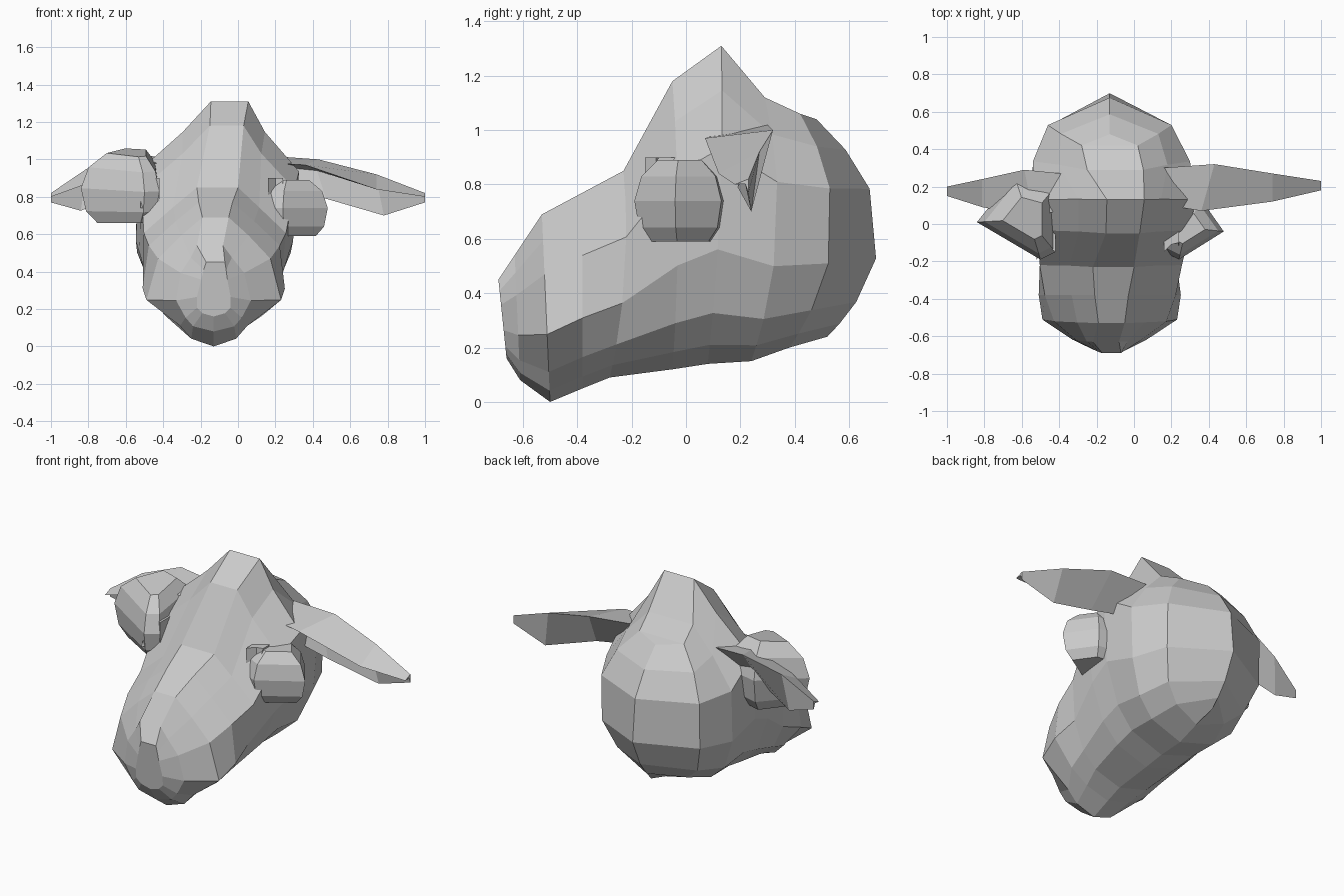
import bpy, bmesh
from mathutils import Vector

cube = bpy.data.objects.get("Cube")
if cube:
    bpy.data.objects.remove(cube, do_unlink=True)

grey = bpy.data.materials.new("pale_grey")
grey.use_nodes = True
colour = (0.6, 0.6, 0.6, 1)
grey.diffuse_color = colour
grey.node_tree.nodes["Principled BSDF"].inputs["Base Color"].default_value = colour

MID = -0.13  # symmetry plane of the skull


def loft(name, rings):
    """Skin a list of equally long closed rings and cap both ends."""
    bm = bmesh.new()
    loops = [[bm.verts.new(p) for p in ring] for ring in rings]
    for a, b in zip(loops, loops[1:]):
        for i in range(len(a)):
            j = (i + 1) % len(a)
            bm.faces.new((a[i], a[j], b[j], b[i]))
    bm.faces.new(loops[0])
    bm.faces.new(loops[-1])
    bmesh.ops.remove_doubles(bm, verts=bm.verts, dist=0.002)
    bmesh.ops.recalc_face_normals(bm, faces=bm.faces)
    mesh = bpy.data.meshes.new(name)
    bm.to_mesh(mesh)
    bm.free()
    mesh.materials.append(grey)
    obj = bpy.data.objects.new(name, mesh)
    bpy.context.collection.objects.link(obj)


def head_ring(top, bottom, bulge, lean, widths):
    """Cross-section between two profile points, bulging back, leaning at the top."""
    levels = (0, 0.14, 0.32, 0.64, 0.84, 0.94, 1)
    left, right = [], []
    for level, width in zip(levels, (*widths, 0)):
        p = Vector(top).lerp(Vector(bottom), level)
        y = p.x + bulge * 4 * level * (1 - level)
        x = MID + lean * (1 - level) ** 3
        left.append((x + width, y, p.y))
        right.append((x - width, y, p.y))
    crown = (MID + lean, top[0], top[1])
    return [crown] + left + right[-2::-1]


# Skull, nose to back: top point, bottom point, bulge, lean, half widths
sections = [
    ((-0.69, 0.45), (-0.66, 0.16), 0, 0.01, (0.05, 0.06, 0.07, 0.09, 0.09, 0.06)),
    ((-0.63, 0.54), (-0.61, 0.08), 0, -0.02, (0.07, 0.11, 0.17, 0.20, 0.15, 0.11)),
    ((-0.53, 0.69), (-0.50, 0.00), 0, 0.01, (0.07, 0.18, 0.30, 0.36, 0.18, 0.12)),
    ((-0.38, 0.77), (-0.38, 0.05), 0, 0.01, (0.09, 0.21, 0.35, 0.38, 0.26, 0.15)),
    ((-0.23, 0.85), (-0.28, 0.09), 0.03, 0.02, (0.11, 0.23, 0.38, 0.36, 0.28, 0.18)),
    ((-0.05, 1.18), (-0.05, 0.12), 0.02, 0.07, (0.09, 0.21, 0.41, 0.40, 0.32, 0.21)),
    ((0.13, 1.31), (0.08, 0.14), 0.02, 0.085, (0.10, 0.22, 0.43, 0.42, 0.33, 0.22)),
    ((0.29, 1.12), (0.24, 0.15), 0.07, 0.03, (0.15, 0.29, 0.42, 0.41, 0.33, 0.22)),
    ((0.42, 1.06), (0.38, 0.20), 0.14, 0, (0.15, 0.26, 0.33, 0.33, 0.27, 0.17)),
    ((0.48, 1.04), (0.52, 0.24), 0.21, 0, (0, 0, 0, 0, 0, 0)),
]
loft("skull", [head_ring(*s) for s in sections])


# Eyes: stacked wedge outlines pointing outward, with the rear rim raised by tilt
def eye(name, plan, low, high, tilt):
    centre = sum((Vector(p) for p in plan), Vector((0, 0))) / len(plan)
    rings = []
    for level, size in ((0, 0.68), (0.17, 0.9), (0.5, 1), (0.8, 0.85), (1, 0.5)):
        ring = []
        for p in plan:
            x, y = centre.lerp(Vector(p), size)
            ring.append((x, y, low + (high - low) * level + tilt * level * (y + 0.1)))
        rings.append(ring)
    loft(name, rings)


eye("left_eye", [(0.16, -0.15), (0.24, -0.19), (0.48, -0.04), (0.36, 0.13), (0.16, 0.16)], 0.59, 0.89, 0)
eye("right_eye", [(-0.42, -0.15), (-0.5, -0.19), (-0.84, 0.01), (-0.64, 0.26), (-0.42, 0.2)], 0.66, 1.01, 0.2)

# Folded corners at the inner side of each eye
for name, inner, outer in (("left", 0.16, 0.24), ("right", -0.42, -0.52)):
    mid = (inner + outer) / 2
    loft(name + "_eye_corner", [
        [(inner, -0.04, z), (inner, -0.15, z), (mid, -0.11, z), (outer, y, z), (outer, -0.04, z)]
        for z, y in ((0.74, -0.19), (0.9, -0.1))])

# Ears: cupped blades given by front edge, back edge and lower edge
ear_stations = [
    ((0.18, 0.10, 0.98), (0.15, 0.30, 1.02), (0.22, 0.20, 0.84)),
    ((0.36, 0.07, 0.97), (0.43, 0.32, 1.00), (0.47, 0.19, 0.79)),
    ((0.74, 0.12, 0.84), (0.74, 0.27, 0.92), (0.78, 0.24, 0.70)),
    ((1.00, 0.18, 0.80), (1.00, 0.23, 0.82), (1.00, 0.23, 0.77)),
]


def ear(name, place):
    rings = []
    for station in ear_stations:
        front, back, lower = (Vector(place(p)) for p in station)
        fold = (front + back * 2 + lower) / 4
        rings.append([front, back, lower, fold])
    loft(name, rings)


ear("left_ear", lambda p: p)
ear("right_ear", lambda p: (-0.42 - (p[0] - 0.2) * 0.725, p[1] - 0.03, p[2] + 0.2 * (p[0] - 0.2) * (1 - p[0])))
